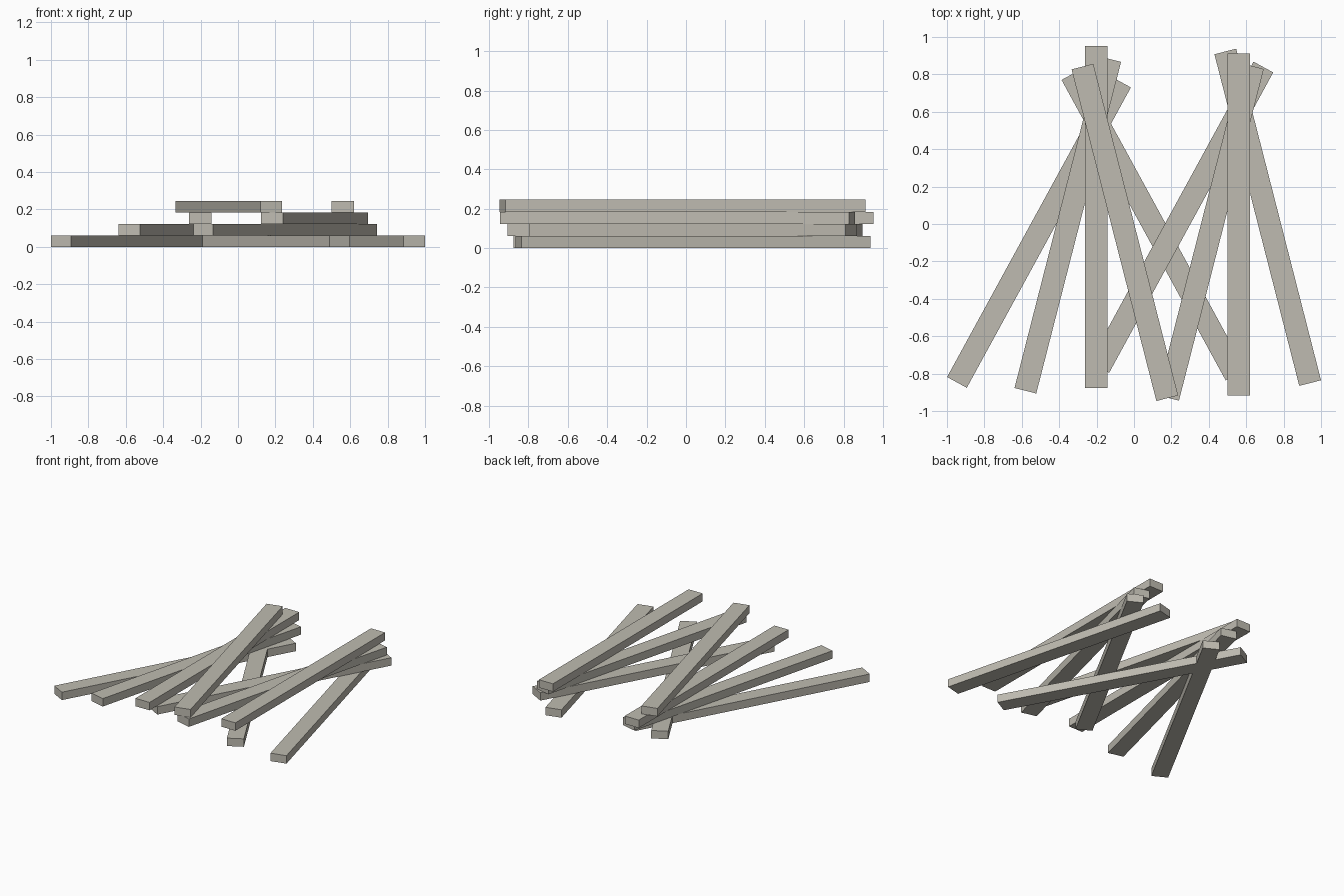
import bpy
import math

if "Cube" in bpy.data.objects:
    bpy.data.objects.remove(bpy.data.objects["Cube"])

WIDTH, THICK, LENGTH = 0.12, 0.0613, 1.83

wood = bpy.data.materials.new("weathered grey wood")
wood.diffuse_color = (0.52, 0.50, 0.44, 1.0)
wood.use_nodes = True
wood.node_tree.nodes["Principled BSDF"].inputs["Base Color"].default_value = wood.diffuse_color


def plank(name, x, y, layer, lean):
    """Flat plank centred at x, y; lean in degrees tips its far end to the right."""
    bpy.ops.mesh.primitive_cube_add(size=1, location=(x, y, (layer + 0.5) * THICK),
                                    rotation=(0, 0, -math.radians(lean)))
    ob = bpy.context.object
    ob.name = name
    ob.scale = (WIDTH, LENGTH, THICK)
    bpy.ops.object.transform_apply(location=False, rotation=False, scale=True)
    ob.data.materials.append(wood)


# Left fan: two crossed planks on the floor, three stacked above
plank("left_fan_plank_wide", -0.508, -0.044, 0, 28.65)
plank("left_fan_plank_crossed", 0.104, -0.004, 0, -28.65)
plank("left_fan_plank_narrow", -0.354, -0.005, 1, 14.35)
plank("left_fan_plank_straight", -0.2025, 0.037, 2, 0)
plank("left_fan_plank_top", -0.049, -0.045, 3, -14.35)

# Right fan: four stacked planks
plank("right_fan_plank_base", 0.715, 0.036, 0, -14.35)
plank("right_fan_plank_wide", 0.253, 0.036, 1, 28.65)
plank("right_fan_plank_narrow", 0.409, -0.043, 2, 14.35)
plank("right_fan_plank_top", 0.56, -0.003, 3, 0)
